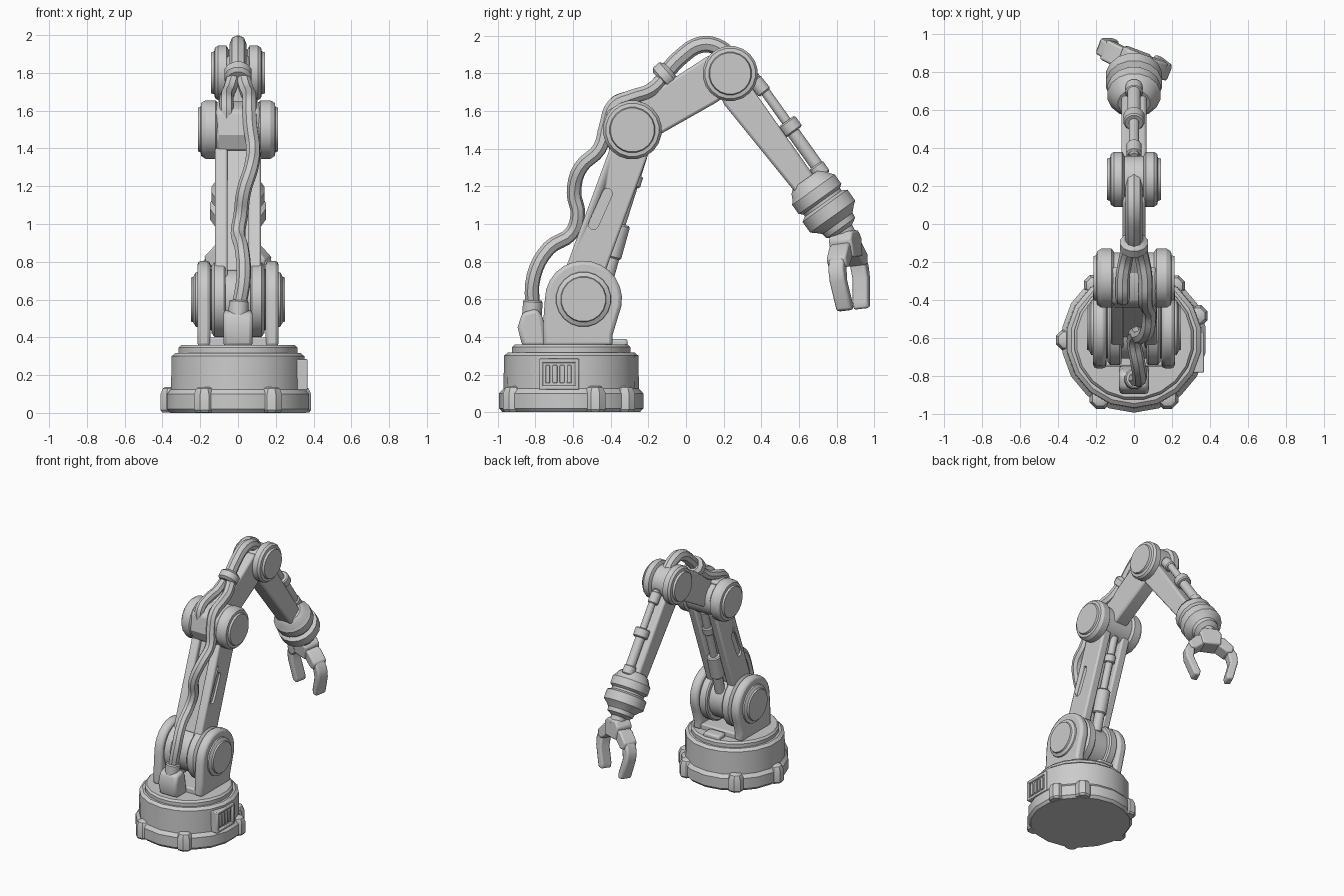
import bpy, bmesh, math
from mathutils import Vector, Matrix

if "Cube" in bpy.data.objects:
    bpy.data.objects.remove(bpy.data.objects["Cube"])

X = Vector((1, 0, 0))
Z = Vector((0, 0, 1))


def finish(name, bm, bevel=0.0, segs=2):
    bmesh.ops.recalc_face_normals(bm, faces=bm.faces)
    me = bpy.data.meshes.new(name)
    bm.to_mesh(me)
    bm.free()
    ob = bpy.data.objects.new(name, me)
    bpy.context.collection.objects.link(ob)
    if bevel:
        m = ob.modifiers.new("bevel", "BEVEL")
        m.width, m.segments, m.limit_method = bevel, segs, "ANGLE"
        m.angle_limit = math.radians(40)
    smooth(ob)
    return ob


def smooth(ob):
    bpy.ops.object.select_all(action="DESELECT")
    ob.select_set(True)
    bpy.context.view_layer.objects.active = ob
    bpy.ops.object.shade_smooth_by_angle(angle=math.radians(32))


def lathe(name, prof, origin=(0, 0, 0), axis=Z, n=20):
    """Revolve (radius, height) pairs about an axis."""
    bm = bmesh.new()
    q = Z.rotation_difference(Vector(axis).normalized())
    o = Vector(origin)
    rings = [[bm.verts.new(o + q @ Vector((r * math.cos(2 * math.pi * (i + .5) / n),
                                          r * math.sin(2 * math.pi * (i + .5) / n), h)))
              for i in range(n)] for r, h in prof]
    for a, b in zip(rings, rings[1:]):
        for i in range(n):
            bm.faces.new((a[i], a[(i + 1) % n], b[(i + 1) % n], b[i]))
    bm.faces.new(rings[0])
    bm.faces.new(rings[-1])
    return finish(name, bm)


def rod(name, a, b, r, c=0.008, n=12):
    """Chamfered cylinder between two points."""
    a, b = Vector(a), Vector(b)
    L = (b - a).length
    return lathe(name, [(r - c, 0), (r, c), (r, L - c), (r - c, L)], a, b - a, n)


def prism(name, pts, x0, x1, mat=Matrix(), bevel=0.012):
    """Extrude a (y, z) outline along x."""
    bm = bmesh.new()
    f = bm.faces.new([bm.verts.new((x0, y, z)) for y, z in pts])
    new = bmesh.ops.extrude_face_region(bm, geom=[f])["geom"]
    bmesh.ops.translate(bm, vec=(x1 - x0, 0, 0),
                        verts=[v for v in new if isinstance(v, bmesh.types.BMVert)])
    bm.transform(mat)
    return finish(name, bm, bevel)


def box(name, lo, hi, bevel=0.01):
    return prism(name, [(lo[1], lo[2]), (hi[1], lo[2]), (hi[1], hi[2]), (lo[1], hi[2])],
                 lo[0], hi[0], bevel=bevel)


def hose(name, pts, r):
    cu = bpy.data.curves.new(name, "CURVE")
    cu.dimensions, cu.bevel_depth, cu.bevel_resolution = "3D", r, 2
    cu.resolution_u, cu.use_fill_caps = 4, True
    sp = cu.splines.new("BEZIER")
    sp.bezier_points.add(len(pts) - 1)
    for bp, p in zip(sp.bezier_points, pts):
        bp.co = p
        bp.handle_left_type = bp.handle_right_type = "AUTO"
    ob = bpy.data.objects.new(name, cu)
    bpy.context.collection.objects.link(ob)
    bpy.ops.object.select_all(action="DESELECT")
    ob.select_set(True)
    bpy.context.view_layer.objects.active = ob
    bpy.ops.object.convert(target="MESH")
    smooth(bpy.context.object)


def arc(cy, cz, r, a0, a1, n):
    return [(cy + r * math.cos(math.radians(a0 + (a1 - a0) * i / n)),
             cz + r * math.sin(math.radians(a0 + (a1 - a0) * i / n))) for i in range(n + 1)]


# Round base, bolt lugs and turntable
BC = Vector((0, -0.61, 0))
lathe("base_drum", [(0.365, 0), (0.383, 0.02), (0.383, 0.10), (0.36, 0.125), (0.357, 0.30),
                    (0.335, 0.318)], BC, n=18)
lathe("turntable", [(0.318, 0.30), (0.318, 0.345), (0.305, 0.36)], BC, n=20)
for a in (21, 53, 126, 180, 240, 300):
    d = Vector((math.cos(math.radians(a)), math.sin(math.radians(a)), 0))
    lathe("base_lug", [(0.05, 0.002), (0.06, 0.015), (0.06, 0.10), (0.045, 0.13), (0.03, 0.138)],
          BC + d * 0.355, n=8)

# Vent panel on the right side
box("vent_panel", (0.30, -0.77, 0.13), (0.352, -0.58, 0.27), 0.005)
for z in (0.12, 0.262):
    box("vent_rim", (0.30, -0.782, z), (0.368, -0.568, z + 0.022), 0.006)
for y in (-0.782, -0.59):
    box("vent_rim", (0.30, y, 0.13), (0.368, y + 0.022, 0.275), 0.006)
for i in range(4):
    box("vent_slat", (0.33, -0.747 + i * 0.038, 0.155), (0.362, -0.722 + i * 0.038, 0.25), 0.004)

# Shoulder bracket and hub
SH = Vector((0, -0.545, 0.6))
cheek = [(-0.76, 0.35), (-0.39, 0.35), (-0.39, 0.41)] + arc(-0.545, 0.6, 0.205, -25, 180, 14) + [(-0.76, 0.46)]
for s in (-1, 1):
    prism("shoulder_cheek", cheek, s * 0.145, s * 0.215, bevel=0.02)
    lathe("shoulder_cap", [(0.15, 0.20), (0.145, 0.225), (0.122, 0.237), (0.118, 0.248)], SH, X * s)
    lathe("shoulder_disc", [(0.19, 0.065), (0.20, 0.075), (0.20, 0.125), (0.18, 0.14)], SH, X * s)
rod("shoulder_core", SH - X * 0.15, SH + X * 0.15, 0.165, n=20)
box("shoulder_floor", (-0.2, -0.75, 0.34), (0.2, -0.4, 0.40))
box("turntable_pad", (-0.07, -0.40, 0.34), (0.07, -0.31, 0.39), 0.015)

# Lower arm: two slotted plates and a web
plate = [(-0.67, 0.68), (-0.63, 0.79), (-0.405, 1.40), (-0.30, 1.50), (-0.19, 1.40), (-0.41, 0.80), (-0.47, 0.62)]
tilt = Matrix.Translation((0, -0.455, 1.08)) @ Matrix.Rotation(math.radians(-24), 4, "X")
slot = arc(0, 0.09, 0.027, 0, 180, 6) + arc(0, -0.09, 0.027, 180, 360, 6)
for s in (-1, 1):
    ob = prism("lower_arm_plate", plate, s * 0.055, s * 0.122)
    cut = prism("slot_cutter", slot, s * 0.105, s * 0.2, tilt, 0)
    cut.hide_render = True
    m = ob.modifiers.new("slot", "BOOLEAN")
    m.object, m.operation = cut, "DIFFERENCE"
    bpy.context.view_layer.objects.active = ob
    for mod in [x.name for x in ob.modifiers]:
        if mod in ("bevel", "slot"):
            bpy.ops.object.modifier_apply(modifier=mod)
    bpy.data.objects.remove(cut)
prism("lower_arm_web", [(-0.60, 0.75), (-0.36, 1.42), (-0.24, 1.42), (-0.46, 0.75)], -0.07, 0.07)

# Piston in front of the lower arm
rod("lower_piston_foot", (0, -0.43, 0.68), (0, -0.385, 0.84), 0.038)
rod("lower_piston_cylinder", (0, -0.395, 0.82), (0, -0.345, 1.0), 0.052)
rod("lower_piston_rod", (0, -0.36, 0.96), (0, -0.22, 1.40), 0.028)
rod("lower_piston_collar", (0, -0.285, 1.20), (0, -0.265, 1.262), 0.042)

# Elbow joint
EL = Vector((0, -0.285, 1.5))
rod("elbow_core", EL - X * 0.14, EL + X * 0.14, 0.138, n=20)
for s in (-1, 1):
    lathe("elbow_disc", [(0.14, 0.105), (0.157, 0.118), (0.157, 0.172), (0.142, 0.195),
                         (0.122, 0.198), (0.117, 0.212)], EL, X * s)
prism("elbow_saddle", [(-0.44, 1.47), (-0.40, 1.38), (-0.28, 1.5), (-0.22, 1.65), (-0.33, 1.65), (-0.42, 1.60)],
      -0.12, 0.12, bevel=0.02)

# Upper link to the second joint
J2 = Vector((0, 0.235, 1.8))
prism("upper_link", [(-0.29, 1.63), (0.12, 1.895), (0.25, 1.85), (0.24, 1.70), (0.16, 1.645),
                     (-0.14, 1.475), (-0.25, 1.45)], -0.06, 0.06, bevel=0.015)
rod("upper_joint_core", J2 - X * 0.07, J2 + X * 0.07, 0.125, n=20)
for s in (-1, 1):
    lathe("upper_joint_disc", [(0.125, 0.05), (0.147, 0.062), (0.147, 0.105), (0.135, 0.122),
                               (0.115, 0.126), (0.11, 0.142)], J2, X * s)

# Forearm, measured along d and across n from the second joint
d = Vector((0, 0.582, -0.813)).normalized()
n = Vector((0, 0.813, 0.582)).normalized()
fore = Matrix.Translation(J2) @ Matrix((X, n, d)).transposed().to_4x4()


def P(t, p):
    return J2 + d * t + n * p


prism("forearm", [(-0.11, 0.02), (0.05, 0.05), (0.045, 0.74), (-0.085, 0.74), (-0.122, 0.12)],
      -0.066, 0.066, fore, 0.015)
lathe("wrist", [(0.085, 0.69), (0.11, 0.71), (0.125, 0.74), (0.142, 0.76), (0.142, 0.82), (0.122, 0.835),
                (0.122, 0.85), (0.15, 0.865), (0.15, 0.935), (0.125, 0.955), (0.10, 0.98),
                (0.095, 1.01), (0.06, 1.03), (0.05, 1.09)], J2, d, n=16)
rod("forearm_piston_rod", P(0.08, 0.095), P(0.45, 0.095), 0.027)
rod("forearm_piston_foot", P(0.1, 0.085), P(0.19, 0.09), 0.04)
rod("forearm_piston_collar", P(0.38, 0.095), P(0.45, 0.095), 0.056)
rod("forearm_piston_cylinder", P(0.44, 0.09), P(0.72, 0.09), 0.036)
rod("forearm_piston_end", P(0.66, 0.085), P(0.73, 0.085), 0.046)

# Two-finger gripper, outlines as (outward, up) in a turned frame
up = Vector((0, -0.12, 1)).normalized()
out = Vector((0.93, -0.36, 0)).normalized()
side = out.cross(up).normalized()
out = up.cross(side)
hand = Matrix.Translation((0, 0.845, 0.92)) @ Matrix((side, out, up)).transposed().to_4x4()
prism("palm", [(-0.05, 0.04), (0.05, 0.04), (0.085, 0.0), (0.07, -0.10), (-0.07, -0.10), (-0.085, 0.0)],
      -0.065, 0.065, hand)
knuckle = [(0.04, -0.01), (0.11, -0.03), (0.175, -0.095), (0.16, -0.145), (0.12, -0.15), (0.04, -0.09)]
finger = [(0.12, -0.10), (0.165, -0.09), (0.20, -0.15), (0.20, -0.22), (0.15, -0.375), (0.105, -0.38),
          (0.10, -0.34), (0.14, -0.22)]
for s in (-1, 1):
    prism("knuckle", [(s * a, b) for a, b in knuckle], -0.055, 0.055, hand)
    prism("finger", [(s * a, b) for a, b in finger], -0.043, 0.043, hand)

# Cable box at the back and the hoses
prism("cable_box", [(-0.87, 0.35), (-0.74, 0.35), (-0.76, 0.50), (-0.79, 0.55), (-0.87, 0.53), (-0.895, 0.45)],
      -0.078, 0.078, bevel=0.02)
rod("cable_socket", (0, -0.82, 0.50), (0.005, -0.813, 0.595), 0.054)
hose("main_hose", [(0, -0.815, 0.54), (0.03, -0.81, 0.72), (0.02, -0.73, 0.87), (0, -0.61, 0.95),
                   (0.015, -0.575, 1.05), (0.03, -0.595, 1.17), (0.07, -0.56, 1.30), (0.08, -0.46, 1.40),
                   (0.065, -0.425, 1.52), (0.06, -0.385, 1.63), (0.06, -0.29, 1.675), (0.045, -0.19, 1.71),
                   (0.02, -0.10, 1.80)], 0.039)
hose("branch_hose", [(-0.06, -0.39, 1.55), (-0.06, -0.385, 1.63), (-0.06, -0.29, 1.675),
                     (-0.045, -0.19, 1.71), (-0.02, -0.10, 1.80)], 0.037)
lathe("hose_collar", [(0.055, 0), (0.075, 0.015), (0.075, 0.06), (0.05, 0.08)],
      (0, -0.14, 1.765), (0, 0.75, 0.66), n=12)
hose("top_hose", [(0, -0.11, 1.80), (0, -0.03, 1.885), (0, 0.08, 1.953), (0, 0.18, 1.935),
                  (0, 0.25, 1.87)], 0.044)
